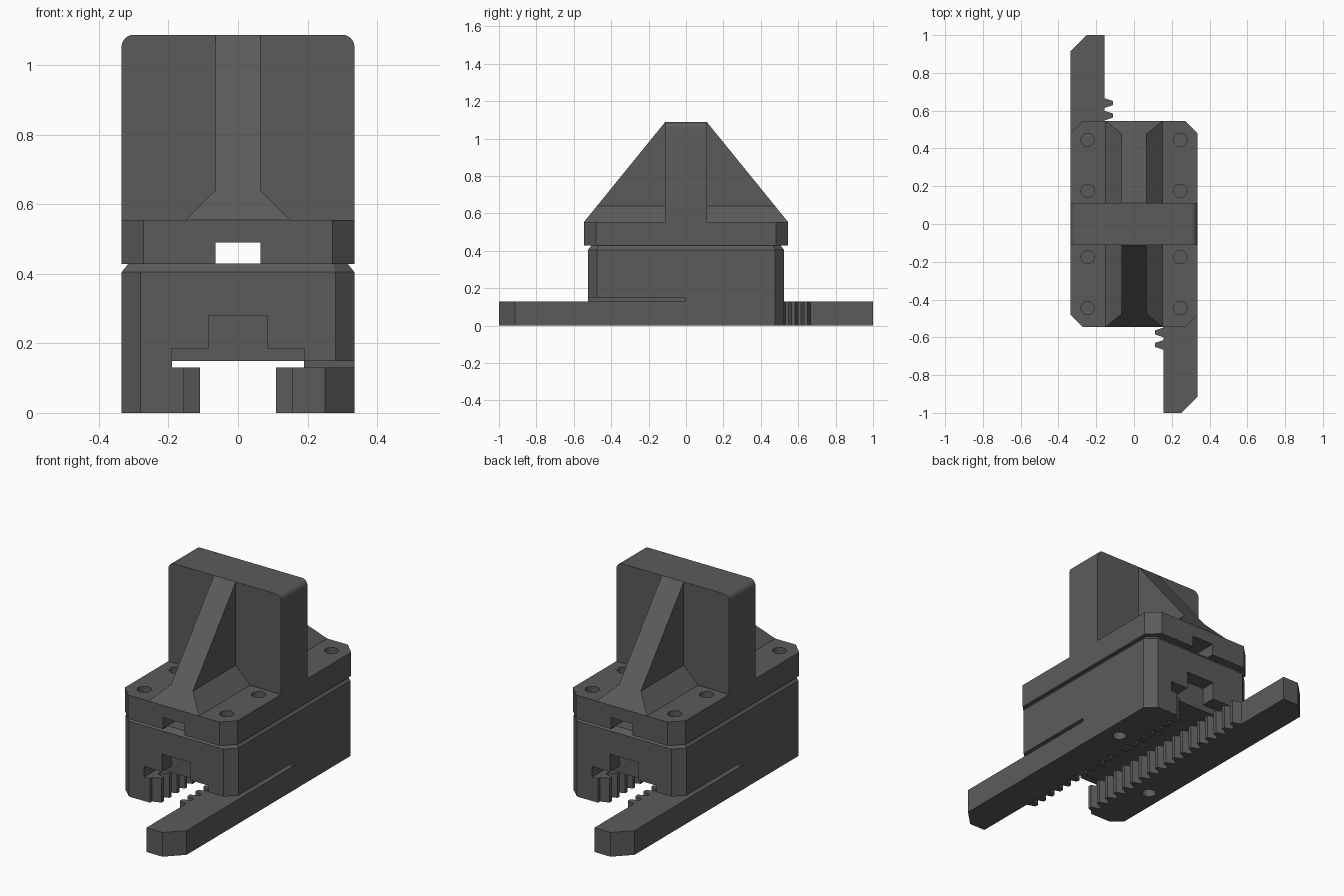
import bpy
import bmesh
import math
from mathutils import Vector

cube = bpy.data.objects.get("Cube")
if cube:
    bpy.data.objects.remove(cube, do_unlink=True)

grey = bpy.data.materials.new("dark_grey")
grey.use_nodes = True
COLOUR = (0.105, 0.105, 0.105, 1)
grey.diffuse_color = COLOUR
grey.node_tree.nodes["Principled BSDF"].inputs["Base Color"].default_value = COLOUR


def finish(name, bm):
    bmesh.ops.recalc_face_normals(bm, faces=bm.faces)
    mesh = bpy.data.meshes.new(name)
    bm.to_mesh(mesh)
    bm.free()
    mesh.materials.append(grey)
    obj = bpy.data.objects.new(name, mesh)
    bpy.context.collection.objects.link(obj)
    return obj


def prism_bm(points, low, high, axis="z"):
    """Extrude a 2D outline along z, or an x-z outline along y."""
    bm = bmesh.new()

    def place(p, h):
        return (p[0], p[1], h) if axis == "z" else (p[0], h, p[1])

    bottom = [bm.verts.new(place(p, low)) for p in points]
    top = [bm.verts.new(place(p, high)) for p in points]
    bm.faces.new(bottom)
    bm.faces.new(top)
    for i in range(len(points)):
        j = (i + 1) % len(points)
        bm.faces.new((bottom[i], bottom[j], top[j], top[i]))
    bmesh.ops.recalc_face_normals(bm, faces=bm.faces)
    return bm


def prism(name, points, low, high, axis="z"):
    return finish(name, prism_bm(points, low, high, axis))


def box(name, x0, x1, y0, y1, z0, z1):
    return prism(name, [(x0, y0), (x1, y0), (x1, y1), (x0, y1)], z0, z1)


def hole(x, y, z0, z1, r=0.035):
    circle = [(x + r * math.cos(math.tau * k / 32), y + r * math.sin(math.tau * k / 32))
              for k in range(32)]
    return prism("hole_cutter", circle, z0, z1)


def cut(obj, cutters):
    for c in cutters:
        c.hide_render = True
        mod = obj.modifiers.new("cut", "BOOLEAN")
        mod.operation = "DIFFERENCE"
        mod.solver = "EXACT"
        mod.object = c
    bpy.context.view_layer.update()
    graph = bpy.context.evaluated_depsgraph_get()
    mesh = bpy.data.meshes.new_from_object(obj.evaluated_get(graph))
    obj.modifiers.clear()
    obj.data = mesh
    for c in cutters:
        bpy.data.objects.remove(c, do_unlink=True)


def clipped(x, y, cx, cy):
    """Rectangle with its four corners cut off."""
    return [(x, cy - y), (x, y - cy), (x - cx, y), (cx - x, y),
            (-x, y - cy), (-x, cy - y), (cx - x, -y), (x - cx, -y)]


W = 0.335          # half width
parts = []

# Body block with a chamfered top edge
bm = prism_bm(clipped(W, 0.525, 0.055, 0.05), 0.13, 0.405)
top_face = max(bm.faces, key=lambda f: f.calc_center_median().z)
bmesh.ops.inset_region(bm, faces=[top_face], thickness=0.022, depth=0.025)
body = finish("body_block", bm)

# Channel below, relief slots over the free bar halves, end recesses, screw holes
tee = [(-0.19, 0.14), (0.19, 0.14), (0.19, 0.185), (0.085, 0.185),
       (0.085, 0.28), (-0.085, 0.28), (-0.085, 0.185), (-0.19, 0.185)]
cut(body, [
    box("channel_cutter", -0.19, 0.19, -0.6, 0.6, 0.1, 0.15),
    box("right_slot_cutter", 0.18, 0.4, -0.6, -0.005, 0.1, 0.15),
    box("left_slot_cutter", -0.4, -0.18, 0.005, 0.6, 0.1, 0.15),
    prism("front_recess_cutter", tee, -0.6, -0.445, "y"),
    prism("back_recess_cutter", tee, 0.445, 0.6, "y"),
    hole(0.245, 0.175, 0.1, 0.3),
    hole(-0.245, -0.175, 0.1, 0.3),
])
parts.append(body)

# Toothed bars, one turned half a circle from the other
outline = [(0.155, -1), (0.25, -1), (W, -0.915), (W, 0.475), (0.28, 0.525), (0.155, 0.525)]
for i in reversed(range(18)):
    c = -0.64 + i * 0.066
    outline += [(0.155, c + 0.025), (0.11, c + 0.01), (0.11, c - 0.01), (0.155, c - 0.025)]
for name, s in (("left_toothed_bar", 1), ("right_toothed_bar", -1)):
    bar = prism(name, [(s * x, s * y) for x, y in outline], 0, 0.13)
    cut(bar, [hole(s * 0.245, s * 0.175, -0.1, 0.2)])
    parts.append(bar)

# Top plate with a lengthwise slot and eight screw holes
plate = prism("top_plate", clipped(W, 0.545, 0.063, 0.063), 0.428, 0.555)
cut(plate, [box("plate_slot_cutter", -0.065, 0.065, -0.7, 0.7, 0.4, 0.49)] +
    [hole(x, y, 0.4, 0.6) for x in (-0.245, 0.245) for y in (-0.445, -0.175, 0.175, 0.445)])
parts.append(plate)

# Upright fin with rounded upper corners
TOP, R = 1.088, 0.035
fin = [(-W, 0.55), (W, 0.55)]
for side, start in ((1, 0), (-1, 90)):
    for k in range(9):
        a = math.radians(start + k * 11.25)
        fin.append((side * (W - R) + R * math.cos(a), TOP - R + R * math.sin(a)))
parts.append(prism("upright_fin", fin, -0.112, 0.112, "y"))

# Sloping ribs with a flared foot, trimmed by the two slopes
rib = [(-0.15, 0.555), (0.15, 0.555), (0.065, 0.64), (0.065, TOP),
       (-0.065, TOP), (-0.065, 0.64)]
bm = prism_bm(rib, -0.545, 0.545, "y")
for s in (-1, 1):
    normal = Vector((0, s * (TOP - 0.555), 0.545 - 0.112)).normalized()
    cutting = bmesh.ops.bisect_plane(
        bm, geom=bm.verts[:] + bm.edges[:] + bm.faces[:], dist=1e-5,
        plane_co=(0, s * 0.545, 0.555), plane_no=normal, clear_outer=True)
    edges = [e for e in bm.edges if e.is_boundary]
    bmesh.ops.contextual_create(bm, geom=edges)
parts.append(finish("sloping_ribs", bm))

# Smooth the round holes and corners only
bpy.ops.object.select_all(action="DESELECT")
for p in parts:
    p.select_set(True)
bpy.context.view_layer.objects.active = parts[0]
bpy.ops.object.shade_smooth_by_angle(angle=math.radians(25))
